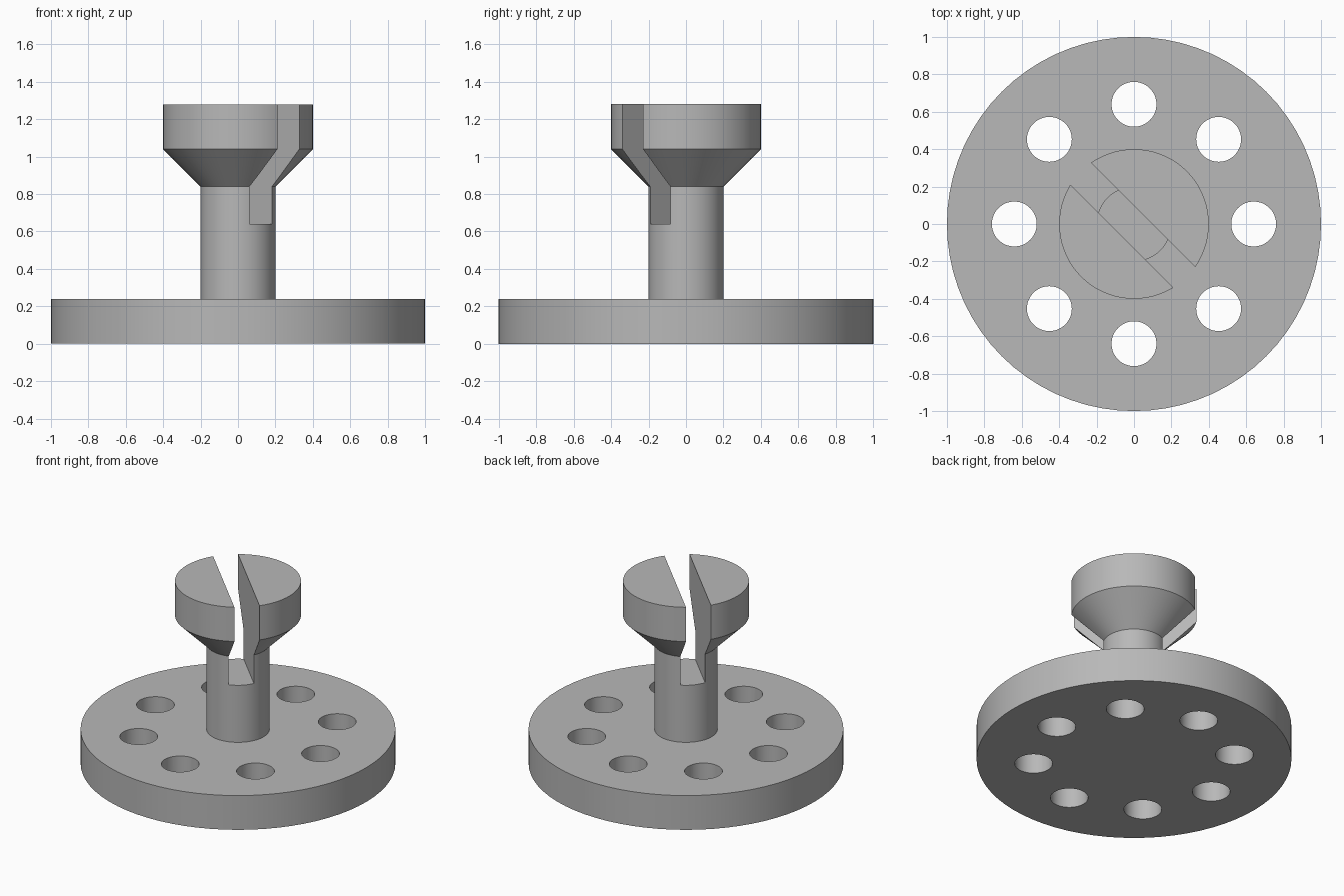
import bpy
import bmesh
from math import cos, sin, pi, radians
from mathutils import Matrix, Vector

default = bpy.data.objects.get("Cube")
if default:
    bpy.data.objects.remove(default)

SEGMENTS = 72

grey = bpy.data.materials.new("plain grey")
grey.use_nodes = True
colour = (0.48, 0.48, 0.48, 1)
grey.diffuse_color = colour
grey.node_tree.nodes["Principled BSDF"].inputs["Base Color"].default_value = colour


def make_object(name, bm):
    bmesh.ops.recalc_face_normals(bm, faces=bm.faces)
    mesh = bpy.data.meshes.new(name)
    bm.to_mesh(mesh)
    bm.free()
    mesh.materials.append(grey)
    obj = bpy.data.objects.new(name, mesh)
    bpy.context.collection.objects.link(obj)
    return obj


def lathe(name, profile):
    """Revolve a closed (radius, height) profile about the z axis."""
    bm = bmesh.new()
    verts = [bm.verts.new((r, 0, z)) for r, z in profile]
    edges = [bm.edges.new(pair) for pair in zip(verts, verts[1:])]
    bmesh.ops.spin(bm, geom=verts + edges, axis=(0, 0, 1), cent=(0, 0, 0),
                   angle=2 * pi, steps=SEGMENTS, use_duplicate=False)
    bmesh.ops.remove_doubles(bm, verts=bm.verts, dist=1e-4)
    # close the flat ends with single faces
    bmesh.ops.holes_fill(bm, edges=[e for e in bm.edges if e.is_boundary], sides=0)
    return make_object(name, bm)


def cut(target, cutter):
    cutter.hide_render = True
    mod = target.modifiers.new("cut", "BOOLEAN")
    mod.operation = "DIFFERENCE"
    mod.solver = "EXACT"
    mod.object = cutter
    bpy.context.view_layer.objects.active = target
    bpy.ops.object.modifier_apply(modifier=mod.name)
    bpy.data.objects.remove(cutter)


# Round base, stem and flared head in one turned body
body = lathe("flanged_post", [(1, 0), (1, 0.24), (0.2, 0.24), (0.2, 0.84),
                              (0.4, 1.04), (0.4, 1.28)])

# Ring of eight through holes in the base
bm = bmesh.new()
for i in range(8):
    a = i * pi / 4
    bmesh.ops.create_cone(bm, cap_ends=True, segments=48, radius1=0.12, radius2=0.12,
                          depth=0.6, matrix=Matrix.Translation((0.64 * cos(a), 0.64 * sin(a), 0.1)))
cut(body, make_object("hole_cutter", bm))

# Diagonal slot through the head and upper stem, slightly off centre
bm = bmesh.new()
bmesh.ops.create_cube(bm, size=1, matrix=(
    Matrix.Rotation(radians(-45), 4, "Z")
    @ Matrix.Translation((0, -0.011, 1.04))
    @ Matrix.Diagonal((1.2, 0.161, 0.8, 1))))
cut(body, make_object("slot_cutter", bm))

# Smooth the round walls, keep the edges sharp
bpy.ops.object.select_all(action="DESELECT")
body.select_set(True)
bpy.context.view_layer.objects.active = body
bpy.ops.object.shade_smooth_by_angle(angle=radians(25))
